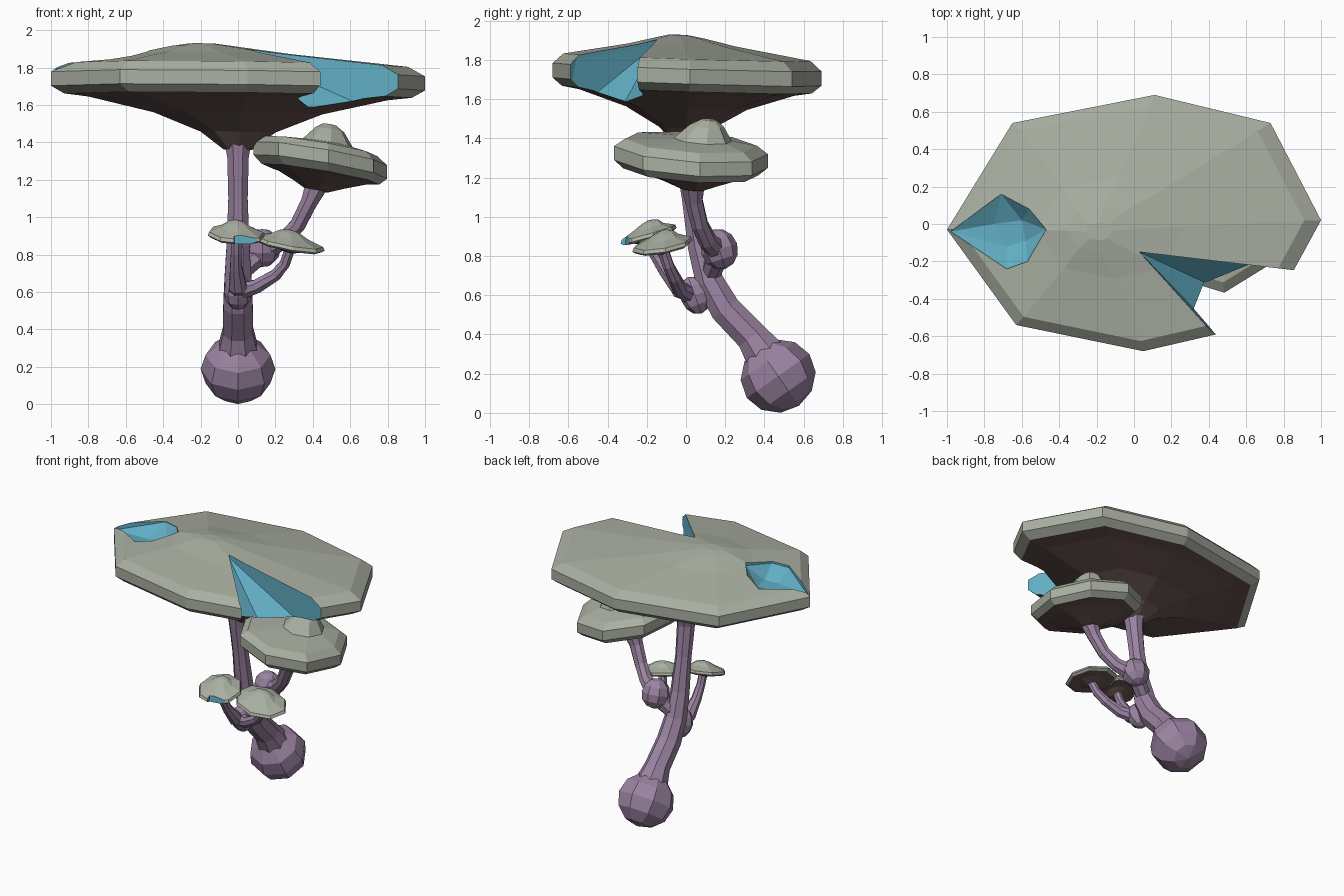
import bpy, bmesh, math
from mathutils import Vector

if "Cube" in bpy.data.objects:
    bpy.data.objects.remove(bpy.data.objects["Cube"])


def material(name, rgb):
    m = bpy.data.materials.new(name)
    m.diffuse_color = (*rgb, 1)
    m.use_nodes = True
    m.node_tree.nodes["Principled BSDF"].inputs["Base Color"].default_value = m.diffuse_color
    return m


SAGE = material("cap_sage", (0.40, 0.43, 0.36))
BROWN = material("gill_brown", (0.13, 0.085, 0.08))
BLUE = material("flesh_blue", (0.12, 0.42, 0.55))
PURPLE = material("stem_purple", (0.33, 0.23, 0.36))


def finish(bm, name, mats):
    bmesh.ops.recalc_face_normals(bm, faces=bm.faces)
    me = bpy.data.meshes.new(name)
    bm.to_mesh(me)
    bm.free()
    ob = bpy.data.objects.new(name, me)
    bpy.context.collection.objects.link(ob)
    for m in mats:
        me.materials.append(m)
    return ob


def skin(bm, rings, brown_from=None):
    """Bridge a stack of equal rings and close both ends with fans."""
    rows = [[bm.verts.new(p) for p in r] for r in rings]
    n = len(rows[0])
    for k in range(len(rows) - 1):
        for i in range(n):
            j = (i + 1) % n
            f = bm.faces.new((rows[k][i], rows[k][j], rows[k + 1][j], rows[k + 1][i]))
            f.material_index = 1 if brown_from is not None and k >= brown_from else 0
    for row, idx in ((rows[0], 0), (rows[-1], 0 if brown_from is None else 1)):
        bm.faces.new(row).material_index = idx


def cap(name, outline, centre, rings, slope, brown_from):
    """Rings run top to bottom: (scale, shift x, shift y, height)."""
    c = Vector(centre)
    rows = []
    for s, dx, dy, h in rings:
        row = []
        for x, y in outline:
            px, py = x * s + dx, y * s + dy
            row.append(c + Vector((px, py, h + slope[0] * px + slope[1] * py)))
        rows.append(row)
    bm = bmesh.new()
    skin(bm, rows, brown_from)
    return finish(bm, name, (SAGE, BROWN, BLUE))


def bite(target, points):
    """Carve a convex chunk out of a cap, leaving blue flesh."""
    bm = bmesh.new()
    for p in points:
        bm.verts.new(p)
    res = bmesh.ops.convex_hull(bm, input=bm.verts)
    junk = [v for v in res["geom_interior"] if isinstance(v, bmesh.types.BMVert)]
    bmesh.ops.delete(bm, geom=junk, context='VERTS')
    for f in bm.faces:
        f.material_index = 2
    cutter = finish(bm, "bite_cutter", (SAGE, BROWN, BLUE))
    cutter.hide_render = True
    mod = target.modifiers.new("bite", 'BOOLEAN')
    mod.operation, mod.solver, mod.object = 'DIFFERENCE', 'EXACT', cutter
    bpy.context.view_layer.objects.active = target
    bpy.ops.object.modifier_apply(modifier=mod.name)
    bpy.data.objects.remove(cutter)


def stalk(name, path, sides=8):
    """Faceted tube along (x, y, z, radius) stations."""
    pts = [Vector(p[:3]) for p in path]
    rows = []
    for k, p in enumerate(pts):
        d = (pts[min(k + 1, len(pts) - 1)] - pts[max(k - 1, 0)]).normalized()
        u = Vector((0, 1, 0)).cross(d).normalized() if abs(d.y) < 0.9 else Vector((1, 0, 0))
        v = d.cross(u)
        r = path[k][3]
        rows.append([p + r * (math.cos(a) * u + math.sin(a) * v)
                     for a in (2 * math.pi * (i + 0.5) / sides for i in range(sides))])
    bm = bmesh.new()
    skin(bm, rows)
    return finish(bm, name, (PURPLE,))


def bulb(name, loc, size, tilt):
    bpy.ops.mesh.primitive_uv_sphere_add(segments=8, ring_count=6, radius=1,
                                         location=loc, rotation=(tilt, 0, 0))
    ob = bpy.context.object
    ob.name, ob.scale = name, size
    ob.data.materials.append(PURPLE)


# main cap
big = [(-1, -.03), (-.63, -.54), (.05, -.68), (.70, -.53),
       (1, .02), (.73, .54), (.11, .69), (-.65, .54)]
main_cap = cap("main_cap", big, (0, 0, 1.72),
               [(.07, -.19, -.04, .205), (.18, -.18, -.03, .19), (.40, -.12, -.02, .155),
                (.92, -.01, 0, .095), (1, 0, 0, .045), (1, 0, 0, -.03),
                (.93, 0, 0, -.07), (.80, 0, 0, -.085), (.45, 0, 0, -.165),
                (.20, 0, 0, -.265), (.075, 0, 0, -.36)],
               (-.012, -.03), 6)
# wedge missing from the front right of the rim
bite(main_cap, [(.03, -.15, 1.88), (.03, -.15, 2.2), (.40, -.56, 1.80), (.40, -.56, 2.2),
                (.48, -.62, 1.5), (.48, -.36, 1.5), (.48, -.36, 1.68), (.35, -.35, 1.76),
                (.88, -.25, 1.5), (.88, -.25, 2.2), (1.2, -.8, 1.5), (1.2, -.8, 2.2)])
# shallow pit at the left
rim = [(-.98, -.04, 1.775), (-.71, .16, 1.83), (-.56, .08, 1.86),
       (-.47, -.03, 1.87), (-.57, -.20, 1.85), (-.68, -.24, 1.83)]
bite(main_cap, rim + [(x, y, 2.1) for x, y, z in rim] +
     [(-.75, 0, 1.755), (-.60, .02, 1.77), (-.58, -.09, 1.77), (-.68, -.12, 1.76)])


def octagon(rx, ry, turn=0.0):
    return [(rx * math.cos(turn + i * math.pi / 4), ry * math.sin(turn + i * math.pi / 4))
            for i in range(8)]


# side cap with a knobbed top
cap("side_cap", octagon(.36, .395, .12), (.44, .025, 1.305),
    [(.10, .05, .09, .205), (.22, .05, .08, .175), (.38, .04, .06, .10),
     (.86, 0, 0, .075), (1, 0, 0, .035), (1, 0, 0, -.035), (.88, 0, 0, -.075),
     (.70, 0, 0, -.085), (.38, -.01, .01, -.13), (.17, -.02, .01, -.165)],
    (-.17, -.07), 6)

# two little caps
little = [(.10, 0, .01, .06), (.30, 0, .01, .05), (.55, 0, 0, .025), (.95, 0, 0, 0),
          (1, 0, 0, -.018), (.90, 0, 0, -.03), (.50, 0, 0, -.035), (.20, 0, 0, -.055)]
little_front = cap("little_front_cap", octagon(.155, .15, .2), (-.01, -.195, .92),
                   little, (-.06, .28), 5)
cap("little_right_cap", octagon(.19, .155, .1), (.275, -.12, .87), little, (-.18, .17), 5)
bite(little_front, [(-.03, -.40, z) for z in (.80, 1.0)] + [(.12, -.40, z) for z in (.80, 1.0)] +
     [(-.02, -.31, .84), (-.02, -.30, 1.0), (.10, -.29, .84), (.10, -.28, 1.0)])

# main stem and its base bulb
stalk("main_stem", [(0, .42, .27, .12), (0, .335, .39, .088), (0, .20, .53, .085),
                    (0, .12, .67, .078), (0, .07, .85, .066), (0, .03, 1.10, .056),
                    (0, 0, 1.32, .062), (0, 0, 1.42, .08)])
bulb("base_bulb", (0, .47, .188), (.20, .195, .185), math.radians(35))

# branches with their swollen joints
stalk("side_branch", [(.01, .12, .70, .05), (.13, .17, .82, .065), (.25, .11, .88, .048),
                      (.32, .07, .96, .045), (.38, .04, 1.08, .048), (.42, .035, 1.17, .065)])
bulb("side_joint", (.13, .17, .835), (.10, .095, .105), .3)
stalk("front_branch", [(0, .06, .60, .05), (0, -.03, .63, .05), (-.01, -.11, .73, .035),
                       (-.01, -.16, .81, .03), (-.01, -.19, .89, .03)])
stalk("right_branch", [(0, .03, .60, .05), (.10, -.03, .63, .04), (.20, -.06, .69, .034),
                       (.25, -.09, .75, .03), (.28, -.12, .84, .03)])
bulb("front_joint", (0, .045, .60), (.075, .075, .10), .35)
